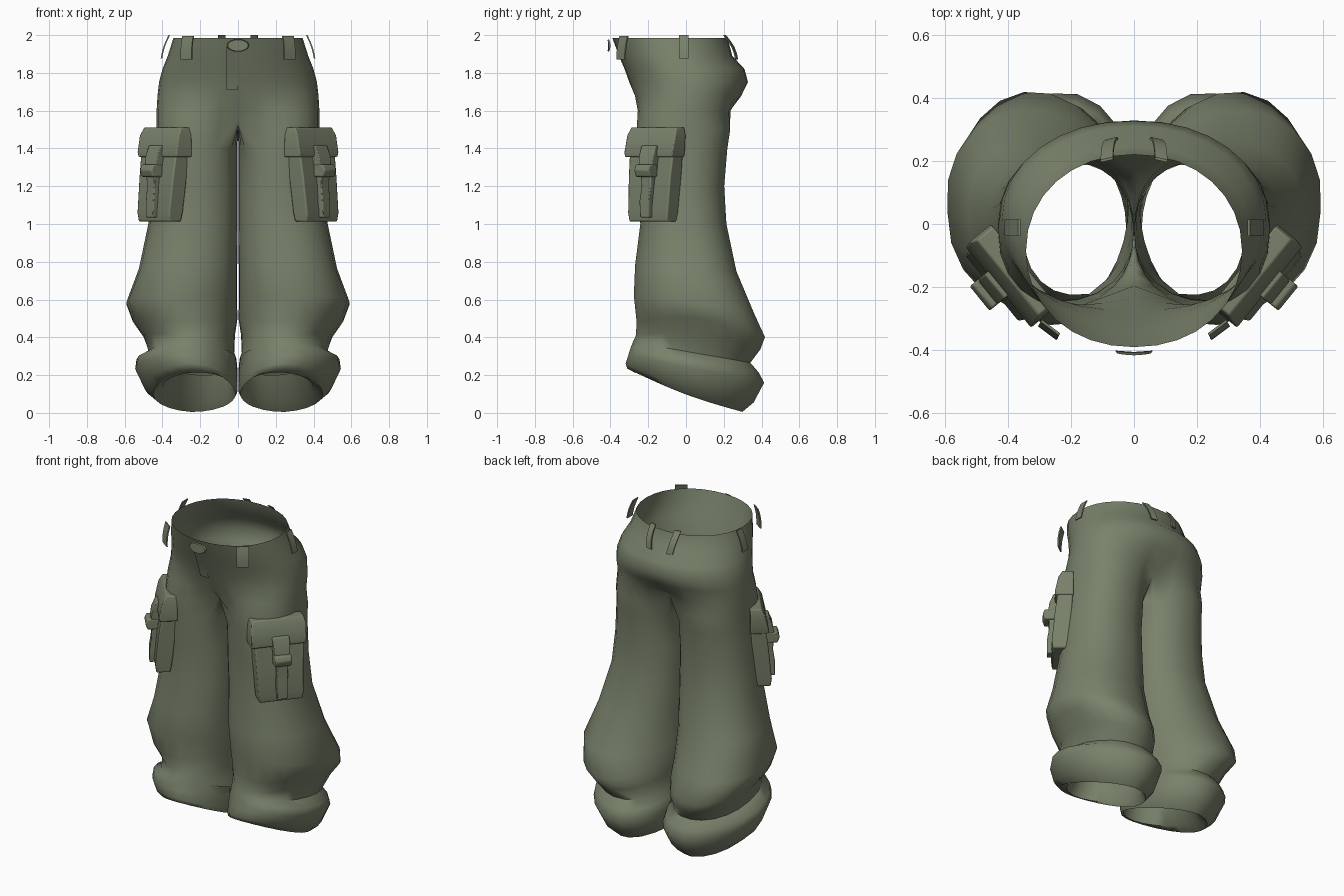
import bpy, bmesh
from math import sin, cos, pi, radians
from mathutils import Vector

if "Cube" in bpy.data.objects:
    bpy.data.objects.remove(bpy.data.objects["Cube"])

olive = bpy.data.materials.new("olive_cloth")
olive.diffuse_color = (0.19, 0.22, 0.145, 1)
olive.use_nodes = True
olive.node_tree.nodes["Principled BSDF"].inputs["Base Color"].default_value = olive.diffuse_color


def finish(name, bm, angle=40, mirror=False, bevel=0):
    bmesh.ops.recalc_face_normals(bm, faces=bm.faces)
    me = bpy.data.meshes.new(name)
    bm.to_mesh(me)
    bm.free()
    ob = bpy.data.objects.new(name, me)
    bpy.context.collection.objects.link(ob)
    me.materials.append(olive)
    if bevel:
        b = ob.modifiers.new("bevel", 'BEVEL')
        b.width, b.segments = bevel, 2
    if mirror:
        m = ob.modifiers.new("mirror", 'MIRROR')
        m.merge_threshold = 0.001
    bpy.ops.object.select_all(action='DESELECT')
    ob.select_set(True)
    bpy.context.view_layer.objects.active = ob
    bpy.ops.object.shade_smooth_by_angle(angle=radians(angle))
    return ob


def skin_loops(bm, loops):
    """closed solid through a list of equal vertex loops"""
    bm.faces.new(loops[0])
    bm.faces.new(loops[-1])
    for a, b in zip(loops, loops[1:]):
        for i in range(len(a)):
            j = (i + 1) % len(a)
            bm.faces.new((a[i], a[j], b[j], b[i]))


# ---- Trousers: half hip rings joined to full leg rings, mirrored ----
N, K = 24, 17      # points round a leg, points on its outer arc


def power(v, e):
    return abs(v) ** e * (1 if v >= 0 else -1)


def leg_ring(x0, x1, y0, y1, zf, zb, amp=0, phase=0, sag=0, skew=0, e=.9):
    pts = []
    for i in range(N):
        if i < K:
            a = radians(-135 + 270 * i / (K - 1))
        else:
            a = radians(135 + 90 * (i - K + 1) / (N - K + 1))
        c, s = power(cos(a), e), power(sin(a), e)
        r = 1 + amp * sin(3 * a + phase)
        x = (x0 + x1) / 2 + (x1 - x0) / 2 * c * r + skew * max(0, s)
        y = (y0 + y1) / 2 + (y1 - y0) / 2 * s * r
        pts.append(Vector((max(.002, x), y,
                           (zf + zb) / 2 + (zb - zf) / 2 * s - sag * c * c)))
    return pts


# crotch ring: inner points lie on the centre plane and dip below the body
crotch = leg_ring(0, .432, -.262, .235, 1.5, 1.5)
for i, p in enumerate(crotch):
    if i == 0 or i >= K - 1:
        p.x = 0
        p.z = 1.56 if i in (0, K - 1) else 1.52


def hip_ring(z, xm, y0, y1, w=0):
    pts = []
    for i in range(K):
        a = pi * (i / (K - 1) - .5)
        c, s = max(0, cos(a)) ** .95, power(sin(a), .95)
        p = Vector((xm * c, (y0 + y1) / 2 + (y1 - y0) / 2 * s, z))
        q = crotch[i]
        p = p.lerp(Vector((q.x, q.y, z)), w)
        if i in (0, K - 1):
            p.x = 0
        pts.append(p)
    return pts


hips = [hip_ring(1.985, .342, -.39, .22),
        hip_ring(1.89, .372, -.355, .245),
        hip_ring(1.82, .400, -.325, .31),
        hip_ring(1.75, .418, -.30, .328),
        hip_ring(1.68, .425, -.282, .315, .15),
        hip_ring(1.60, .43, -.272, .262, .5)]
legs = [leg_ring(.002, .437, -.258, .22, 1.4, 1.4),
        leg_ring(.002, .455, -.25, .203, 1.2, 1.2),
        leg_ring(.002, .475, -.243, .215, 1.0, 1.0),
        leg_ring(.002, .522, -.27, .27, .78, .75, .01, 1, 0, .03),
        leg_ring(.002, .588, -.28, .36, .62, .53, .012, 2, -.01, .04, .95),
        leg_ring(.002, .56, -.268, .415, .48, .40, .015, 3, -.06, .04, 1),
        leg_ring(.012, .495, -.265, .40, .41, .335, .02, 1, -.04, .03, 1),
        leg_ring(.02, .472, -.28, .345, .375, .265, .01, 0, 0, 0, .95),
        leg_ring(.005, .535, -.295, .385, .35, .215, .01, 2, 0, -.03, 1),
        leg_ring(.002, .542, -.31, .415, .305, .16, .01, 2, 0, -.04, 1),
        leg_ring(.002, .495, -.322, .36, .262, .055, 0, 0, .03, -.02, 1.05),
        leg_ring(.012, .45, -.312, .30, .235, .005, 0, 0, .02, 0, 1.1),
        leg_ring(.025, .40, -.275, .255, .215, .06, 0, 0, 0, 0, 1.05),
        leg_ring(.01, .352, -.225, .19, .35, .2)]

bm = bmesh.new()
rows = [[bm.verts.new(p) for p in ring] for ring in hips + [crotch] + legs]
for r, (a, b) in enumerate(zip(rows, rows[1:])):
    n = K - 1 if r < len(hips) else N
    for i in range(n):
        j = (i + 1) % len(a)
        bm.faces.new((a[i], a[j], b[j], b[i]))
finish("trousers", bm, 60, mirror=True)

# ---- Cargo pockets: blocks in a slanted frame (t along, n outward) ----
T, NRM = Vector((.63, .777, 0)), Vector((.777, -.63, 0))
BASE = Vector((.405, -.155, 0))


def pocket_block(name, levels, bevel):
    """levels: (z, t0, t1, n0, n1) cross-sections from bottom to top"""
    bm = bmesh.new()
    skin_loops(bm, [[bm.verts.new(BASE + T * t + NRM * n + Vector((0, 0, z)))
                     for t, n in ((t0, n0), (t1, n0), (t1, n1), (t0, n1))]
                    for z, t0, t1, n0, n1 in levels])
    finish(name, bm, 40, True, bevel)


pocket_block("pocket_body", [(1.012, -.14, .12, -.02, .06),
                             (1.06, -.145, .125, -.03, .066),
                             (1.25, -.155, .13, -.05, .048),
                             (1.46, -.165, .14, -.06, .02)], .008)
pocket_block("pocket_flap", [(1.355, -.182, .14, -.06, .046),
                             (1.38, -.184, .145, -.06, .048),
                             (1.47, -.18, .15, -.06, .028),
                             (1.512, -.17, .14, -.06, .005)], .006)
pocket_block("pocket_strap", [(1.035, -.04, .02, .05, .092),
                              (1.12, -.045, .02, .04, .092),
                              (1.2, -.04, .025, .035, .08),
                              (1.30, -.045, .03, .03, .085)], .005)
pocket_block("pocket_strap_tab", [(1.29, -.055, .035, .03, .088),
                                  (1.36, -.06, .04, .025, .078),
                                  (1.415, -.06, .04, .02, .055)], .005)
pocket_block("pocket_buckle", [(1.25, -.06, .04, .04, .105),
                               (1.285, -.06, .04, .04, .118),
                               (1.315, -.06, .04, .04, .105)], .007)


# ---- Belt loops: thin, slightly bowed strips round the waistband ----
def belt_loop(name, top, bottom, side, out, half, bow=.006):
    top, bottom, side, out = map(Vector, (top, bottom, side, out))
    bm = bmesh.new()
    loops = []
    for k in range(5):
        u = k / 4
        c = top.lerp(bottom, u) + out * bow * sin(pi * u)
        loops.append([bm.verts.new(c + side * half * s + out * d)
                      for s, d in ((-1, 0), (1, 0), (1, .008), (-1, .008))])
    skin_loops(bm, loops)
    finish(name, bm, 40, True)


belt_loop("front_belt_loop", (.262, -.325, 1.995), (.27, -.34, 1.87), (.8, .6, 0), (.6, -.8, 0), .036)
belt_loop("side_belt_loop", (.36, -.012, 2), (.402, -.012, 1.875), (0, 1, 0), (1, 0, 0), .026)
belt_loop("back_belt_loop", (.085, .2, 2), (.07, .264, 1.87), (.97, -.22, 0), (.22, .97, 0), .02, .014)

# ---- Fly panel following the slope of the front ----
bm = bmesh.new()
rows = [[bm.verts.new((x, y, z)) for x in (-.06, -.03, 0)]
        for z, y in ((1.94, -.38), (1.89, -.36), (1.82, -.33), (1.75, -.305), (1.71, -.294))]
for a, b in zip(rows, rows[1:]):
    for i in range(2):
        bm.faces.new((a[i], a[i + 1], b[i + 1], b[i]))
finish("fly_panel", bm)

# ---- Waist button: shallow oval disc curved round the front ----
bm = bmesh.new()
bmesh.ops.create_cone(bm, cap_ends=True, segments=16, radius1=.06, radius2=.054, depth=.008)
for v in bm.verts:
    x, y, d = v.co
    v.co = (x, -.412 - d + 2.2 * x * x, 1.945 + y * .55)
finish("waist_button", bm)
